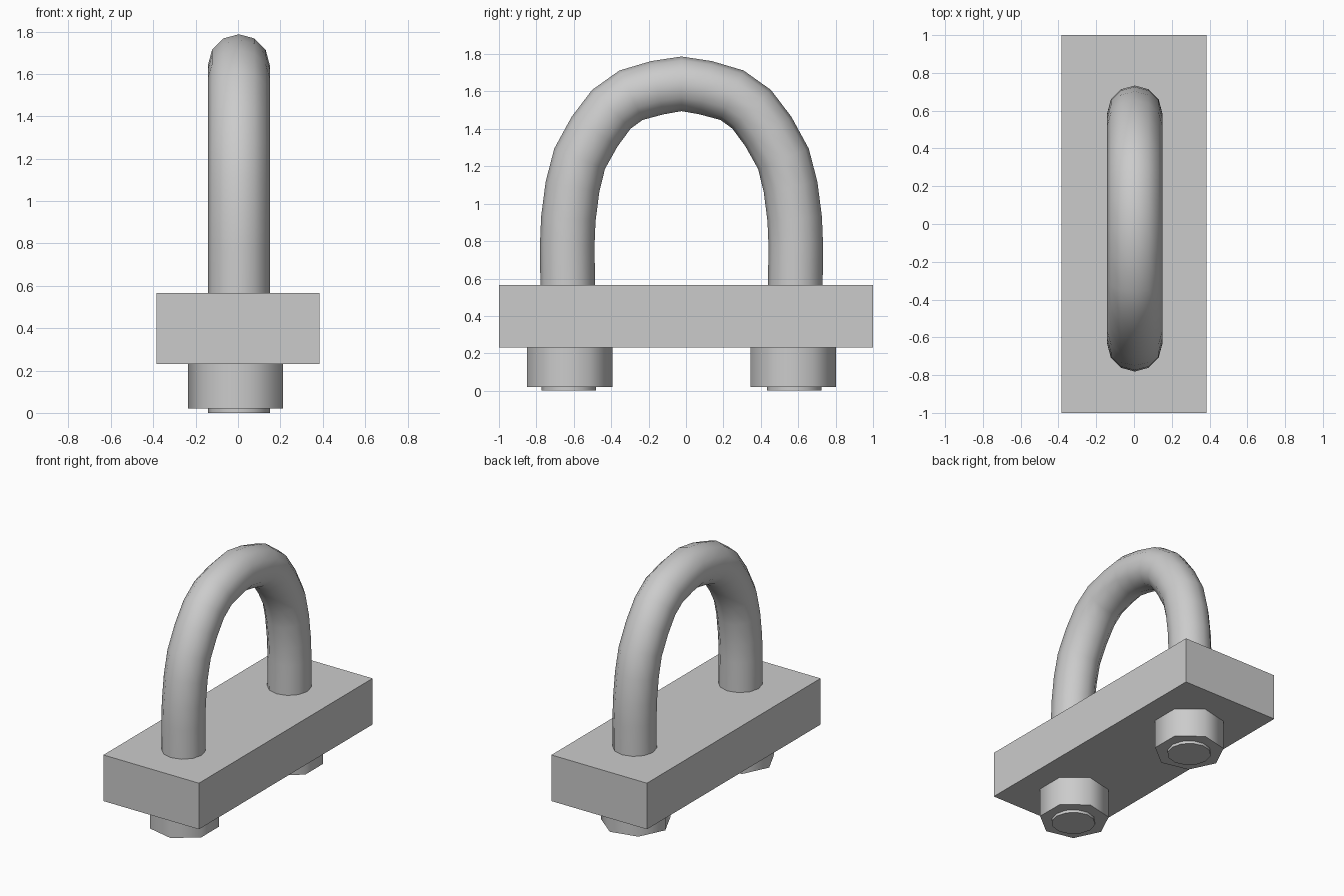
import bpy, bmesh, math
from mathutils import Vector

if "Cube" in bpy.data.objects:
    bpy.data.objects.remove(bpy.data.objects["Cube"])

Y_OFF = -0.024   # the rod and nuts sit slightly off the plate centre
ROD_R = 0.146


def smooth(obj, angle):
    bpy.ops.object.select_all(action='DESELECT')
    obj.select_set(True)
    bpy.context.view_layer.objects.active = obj
    bpy.ops.object.shade_smooth_by_angle(angle=math.radians(angle))


def sweep_rod(name, path, radius, sides, x):
    """Round tube along a path of (y, z) points, capped at both ends."""
    pts = [Vector((x, y, z)) for y, z in path]
    bm = bmesh.new()
    rings = []
    for i, p in enumerate(pts):
        t = (pts[min(i + 1, len(pts) - 1)] - pts[max(i - 1, 0)]).normalized()
        if i < 2 or i > len(pts) - 3:
            t = Vector((0, 0, 1 if i < 2 else -1))   # straight legs
        n = Vector((0, -t.z, t.y))
        ring = []
        for k in range(sides):
            a = math.tau * k / sides
            ring.append(bm.verts.new(p + radius * (Vector((math.cos(a), 0, 0)) + n * math.sin(a))))
        rings.append(ring)
    for a, b in zip(rings, rings[1:]):
        for k in range(sides):
            j = (k + 1) % sides
            bm.faces.new((a[k], a[j], b[j], b[k]))
    bm.faces.new(rings[0])
    bm.faces.new(rings[-1])
    bmesh.ops.recalc_face_normals(bm, faces=bm.faces)
    mesh = bpy.data.meshes.new(name)
    bm.to_mesh(mesh)
    bm.free()
    obj = bpy.data.objects.new(name, mesh)
    bpy.context.collection.objects.link(obj)
    smooth(obj, 60)
    return obj


# Base plate
bpy.ops.mesh.primitive_cube_add(size=1, location=(0, 0, 0.398))
plate = bpy.context.object
plate.name = "base_plate"
plate.scale = (0.77, 2.0, 0.336)

# U-shaped rod: half the centre line, mirrored for the other leg
half = [(0.602, 0), (0.611, 0.78), (0.605, 0.92), (0.583, 1.09), (0.545, 1.24),
        (0.465, 1.385), (0.375, 1.505), (0.27, 1.58), (0.13, 1.62)]
path = [(Y_OFF - y, z) for y, z in half] + [(Y_OFF, 1.641)]
path += [(Y_OFF + y, z) for y, z in reversed(half)]
sweep_rod("u_rod", path, ROD_R, 12, 0.004)

# Seven-sided nuts below the plate
for side, label in ((-1, "front"), (1, "back")):
    bpy.ops.mesh.primitive_cylinder_add(vertices=7, radius=0.235, depth=0.21,
                                        location=(0, Y_OFF + side * 0.598, 0.125),
                                        rotation=(0, 0, math.pi / 2))
    nut = bpy.context.object
    nut.name = label + "_nut"
    smooth(nut, 60)
